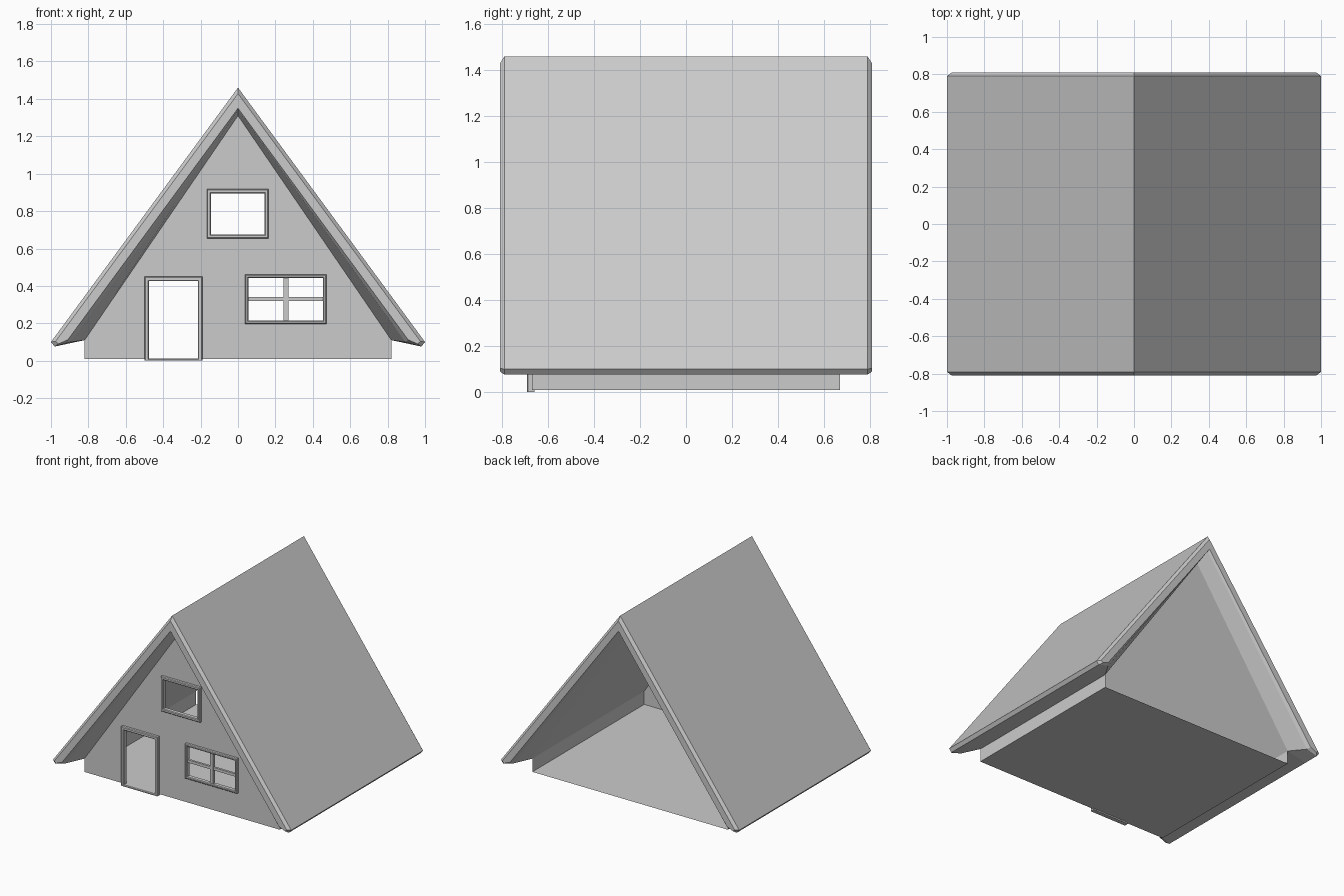
import bpy, bmesh

if "Cube" in bpy.data.objects:
    bpy.data.objects.remove(bpy.data.objects["Cube"])


def finish(name, bm, recalc=True):
    if recalc:
        bmesh.ops.recalc_face_normals(bm, faces=bm.faces)
    me = bpy.data.meshes.new(name)
    bm.to_mesh(me)
    bm.free()
    ob = bpy.data.objects.new(name, me)
    bpy.context.collection.objects.link(ob)
    return ob


def loft(bm, rings, wrap=False):
    """Skin closed rings of points with quads."""
    vs = [[bm.verts.new(p) for p in r] for r in rings]
    n = len(vs[0])
    pairs = list(zip(vs, vs[1:])) + ([(vs[-1], vs[0])] if wrap else [])
    for a, b in pairs:
        for i in range(n):
            j = (i + 1) % n
            bm.faces.new((a[i], a[j], b[j], b[i]))
    return vs


def rect(x0, x1, z0, z1, y, inset=0.0):
    x0, x1, z0, z1 = x0 + inset, x1 - inset, z0 + inset, z1 - inset
    return [(x0, y, z0), (x1, y, z0), (x1, y, z1), (x0, y, z1)]


WALL_Y, BACK_Y, FRONT_Y = -0.67, 0.67, -0.692

# Roof: half profile = outer ridge, eave, eave underside, inner eave, inner ridge
END = [(0, 1.428), (0.975, 0.104), (0.96, 0.09), (0.91, 0.112), (0, 1.35)]
EDGE = [(0, 1.46), (1.0, 0.1), (0.98, 0.076), (0.895, 0.1), (0, 1.342)]
MID = [(0, 1.46), (1.0, 0.1), (0.98, 0.076), (0.82, 0.11), (0, 1.31)]


def section(half, y):
    full = half + [(-x, z) for x, z in reversed(half[1:4])]
    return [(x, y, z) for x, z in full]


bm = bmesh.new()
rings = loft(bm, [section(h, y) for h, y in (
    (END, -0.81), (EDGE, -0.79), (MID, WALL_Y),
    (MID, BACK_Y), (EDGE, 0.79), (END, 0.81))])
for r in (rings[0], rings[-1]):
    bm.faces.new(r[:5])
    bm.faces.new(r[4:] + r[:1])
finish("roof", bm)

# Openings as x0, x1, z0, z1
DOOR = (-0.475, -0.215, 0.012, 0.425)
UPPER = (-0.145, 0.142, 0.675, 0.895)
LOWER = (0.055, 0.455, 0.215, 0.443)

# Front wall sheet with openings
bm = bmesh.new()
gable = [(-0.82, 0.01), (0.82, 0.01), (0.82, 0.11), (0, 1.31), (-0.82, 0.11)]
loops = [[(x, WALL_Y, z) for x, z in gable]]
loops += [rect(*o, WALL_Y) for o in (DOOR, UPPER, LOWER)]
edges = []
for pts in loops:
    vs = [bm.verts.new(p) for p in pts]
    edges += [bm.edges.new((a, b)) for a, b in zip(vs, vs[1:] + vs[:1])]
bmesh.ops.triangle_fill(bm, edges=edges, use_beauty=True, normal=(0, -1, 0))
for f in bm.faces:
    f.normal_update()
    if f.normal.y > 0:
        f.normal_flip()
finish("front_wall", bm, recalc=False)

# Floor and low side walls; the back is open
bm = bmesh.new()
path = [(-0.82, 0.11), (-0.82, 0.01), (0.82, 0.01), (0.82, 0.11)]
a, b = ([bm.verts.new((x, y, z)) for x, z in path] for y in (WALL_Y, BACK_Y))
for i in range(3):
    bm.faces.new((a[i], a[i + 1], b[i + 1], b[i]))
finish("floor_and_side_walls", bm, recalc=False)


# Window and door frames: bevelled rings around the openings
def frame(name, opening, width, bottom=None):
    bm = bmesh.new()
    c = 0.005
    steps = [(0, WALL_Y + 0.01), (0, FRONT_Y + c), (-c, FRONT_Y),
             (c - width, FRONT_Y), (-width, FRONT_Y + c), (-width, WALL_Y + 0.01)]
    loft(bm, [rect(*opening, y, s) for s, y in steps], wrap=True)
    if bottom is not None:
        for v in bm.verts:
            v.co.z = max(v.co.z, bottom)
    finish(name, bm)


def bar(name, x0, x1, z0, z1, y0, y1):
    bm = bmesh.new()
    vs = loft(bm, [rect(x0, x1, z0, z1, y0), rect(x0, x1, z0, z1, y1)])
    for r in vs:
        bm.faces.new(r)
    finish(name, bm)


frame("upper_window_frame", UPPER, 0.022)
frame("lower_window_frame", LOWER, 0.018)
frame("door_frame", DOOR, 0.024, bottom=0.0)

# Crossed glazing bars
bar("window_upright", 0.243, 0.271, 0.21, 0.447, -0.685, -0.664)
bar("window_crossbar", 0.05, 0.46, 0.32, 0.341, -0.683, -0.666)
